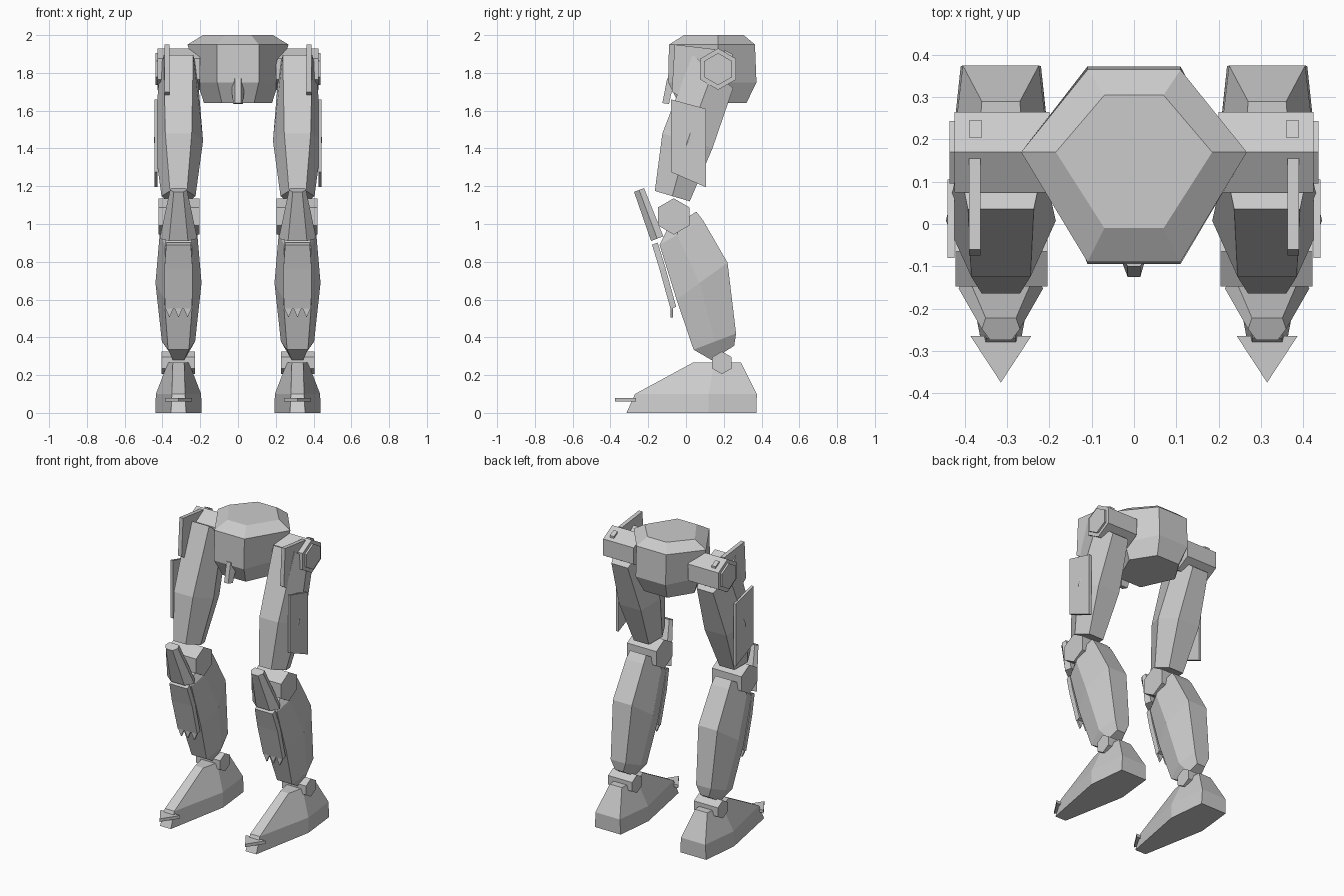
import bpy, bmesh, math
from mathutils import Vector

if "Cube" in bpy.data.objects:
    bpy.data.objects.remove(bpy.data.objects["Cube"])

CX = 0.315  # leg centre line


def loft(name, rings, mirror=True):
    """Skin equal-sized rings of 3D points and cap both ends."""
    bm = bmesh.new()
    vs = [[bm.verts.new(p) for p in r] for r in rings]
    n = len(vs[0])
    for a, b in zip(vs, vs[1:]):
        for i in range(n):
            j = (i + 1) % n
            bm.faces.new((a[i], a[j], b[j], b[i]))
    bm.faces.new(vs[0])
    bm.faces.new(vs[-1])
    bmesh.ops.recalc_face_normals(bm, faces=bm.faces)
    me = bpy.data.meshes.new(name)
    bm.to_mesh(me)
    bm.free()
    ob = bpy.data.objects.new(name, me)
    bpy.context.collection.objects.link(ob)
    if mirror:
        ob.modifiers.new("mirror", 'MIRROR').use_mirror_merge = False
    return ob


def slab(name, profile, x0, x1):
    """Extrude a (y, z) profile along x."""
    return loft(name, [[(x, y, z) for y, z in profile] for x in (x0, x1)])


def hexagon(y, z, r):
    return [(y + r * math.sin(k * math.pi / 3), z + r * math.cos(k * math.pi / 3)) for k in range(6)]


def limb_ring(front, back, hf, hm, hb, t=0.5):
    """Six-sided limb section: front edge, side ridges, back edge."""
    f, b = Vector(front), Vector(back)
    m = f.lerp(b, t)
    return [(CX - hf, *f), (CX + hf, *f), (CX + hm, *m),
            (CX + hb, *b), (CX - hb, *b), (CX - hm, *m)]


def pelvis_ring(z, hx, hc, y0, y1):
    ym = 0.17
    return [(-hc, y0, z), (hc, y0, z), (hx, ym, z), (hc, y1, z), (-hc, y1, z), (-hx, ym, z)]


# Pelvis and centre guard
loft("pelvis", [
    pelvis_ring(1.64, 0.18, 0.085, -0.04, 0.32),
    pelvis_ring(1.75, 0.215, 0.11, -0.095, 0.373),
    pelvis_ring(1.95, 0.267, 0.11, -0.09, 0.365),
    pelvis_ring(2.0, 0.185, 0.07, -0.01, 0.305)], mirror=False)
loft("centre_guard", [
    [(-0.04, -0.06, 1.77), (-0.015, -0.1, 1.77), (0.015, -0.1, 1.77), (0.04, -0.06, 1.77)],
    [(-0.025, -0.09, 1.635), (-0.015, -0.125, 1.64), (0.015, -0.125, 1.64), (0.025, -0.09, 1.635)]],
    mirror=False)

# Hips
slab("hip_joint", hexagon(0.17, 1.82, 0.11), 0.2, 0.425)
slab("hip_cap", hexagon(0.17, 1.82, 0.085), 0.42, 0.437)
slab("hip_plate", [(-0.06, 1.95), (0.155, 1.925), (0.1, 1.72), (-0.025, 1.67), (-0.075, 1.70)], 0.363, 0.39)
slab("hip_bolt", [(0.205, 1.88), (0.205, 1.92), (0.245, 1.90), (0.245, 1.86)], 0.36, 0.39)

# Thighs with outer armour
loft("thigh", [
    limb_ring((-0.165, 1.175), (0.02, 1.12), 0.045, 0.09, 0.055),
    limb_ring((-0.125, 1.48), (0.14, 1.40), 0.07, 0.13, 0.08),
    limb_ring((0.035, 1.895), (0.25, 1.72), 0.078, 0.1, 0.06)])
slab("thigh_panel", [(-0.08, 1.66), (0.105, 1.61), (0.105, 1.195), (-0.08, 1.275)], 0.425, 0.441)

# Knees
slab("knee_joint", hexagon(-0.065, 1.04, 0.096), 0.205, 0.422)


def cap_ring(front, back, hf, hb):
    (fy, fz), (by, bz) = front, back
    my, mz = (fy + by) / 2, (fz + bz) / 2
    return [(CX - hf, fy, fz), (CX + hf, fy, fz), (CX + hb, my, mz),
            (CX + hb * 0.8, by, bz), (CX - hb * 0.8, by, bz), (CX - hb, my, mz)]


loft("knee_guard", [
    cap_ring((-0.275, 1.17), (-0.222, 1.19), 0.025, 0.045),
    cap_ring((-0.185, 0.91), (-0.12, 0.935), 0.05, 0.1)])

# Shins with toothed front guard
loft("shin", [
    limb_ring((-0.10, 0.97), (0.055, 1.065), 0.065, 0.085, 0.06),
    limb_ring((-0.14, 0.89), (0.09, 1.02), 0.07, 0.1, 0.065, 0.4),
    limb_ring((-0.05, 0.60), (0.22, 0.795), 0.075, 0.122, 0.07, 0.45),
    limb_ring((0.04, 0.335), (0.265, 0.42), 0.055, 0.088, 0.055),
    limb_ring((0.135, 0.28), (0.255, 0.355), 0.03, 0.045, 0.03)])
loft("shin_guard", [
    [(CX - h, y, z), (CX + h, y, z), (CX + h, y + 0.03, z + 0.012), (CX - h, y + 0.03, z + 0.012)]
    for h, y, z in ((0.065, -0.18, 0.89), (0.075, -0.14, 0.76), (0.072, -0.082, 0.55))])
for k in (-1, 0, 1):
    c = CX + k * 0.048
    loft("shin_tooth", [[(c - 0.024, y, 0.56), (c + 0.024, y, 0.56), (c, y - 0.01 + 0.012, 0.505)]
                        for y in (-0.083, -0.07)])

# Ankles and feet
slab("ankle_joint", hexagon(0.19, 0.265, 0.06), 0.228, 0.405)


def foot_ring(z, front, mid, back):
    (hf, yf), (hm, ym), (hb, yb) = front, mid, back
    return [(CX - hf, yf, z), (CX + hf, yf, z), (CX + hm, ym, z),
            (CX + hb, yb, z), (CX - hb, yb, z), (CX - hm, ym, z)]


loft("foot", [
    foot_ring(0.0, (0.04, -0.315), (0.122, 0.12), (0.095, 0.373)),
    foot_ring(0.1, (0.035, -0.27), (0.12, 0.12), (0.09, 0.375)),
    foot_ring(0.268, (0.03, 0.04), (0.055, 0.15), (0.045, 0.29))])
loft("toe_blade", [[(CX - 0.072, -0.265, z), (CX, -0.375, z), (CX + 0.072, -0.265, z)]
                   for z in (0.06, 0.08)])
